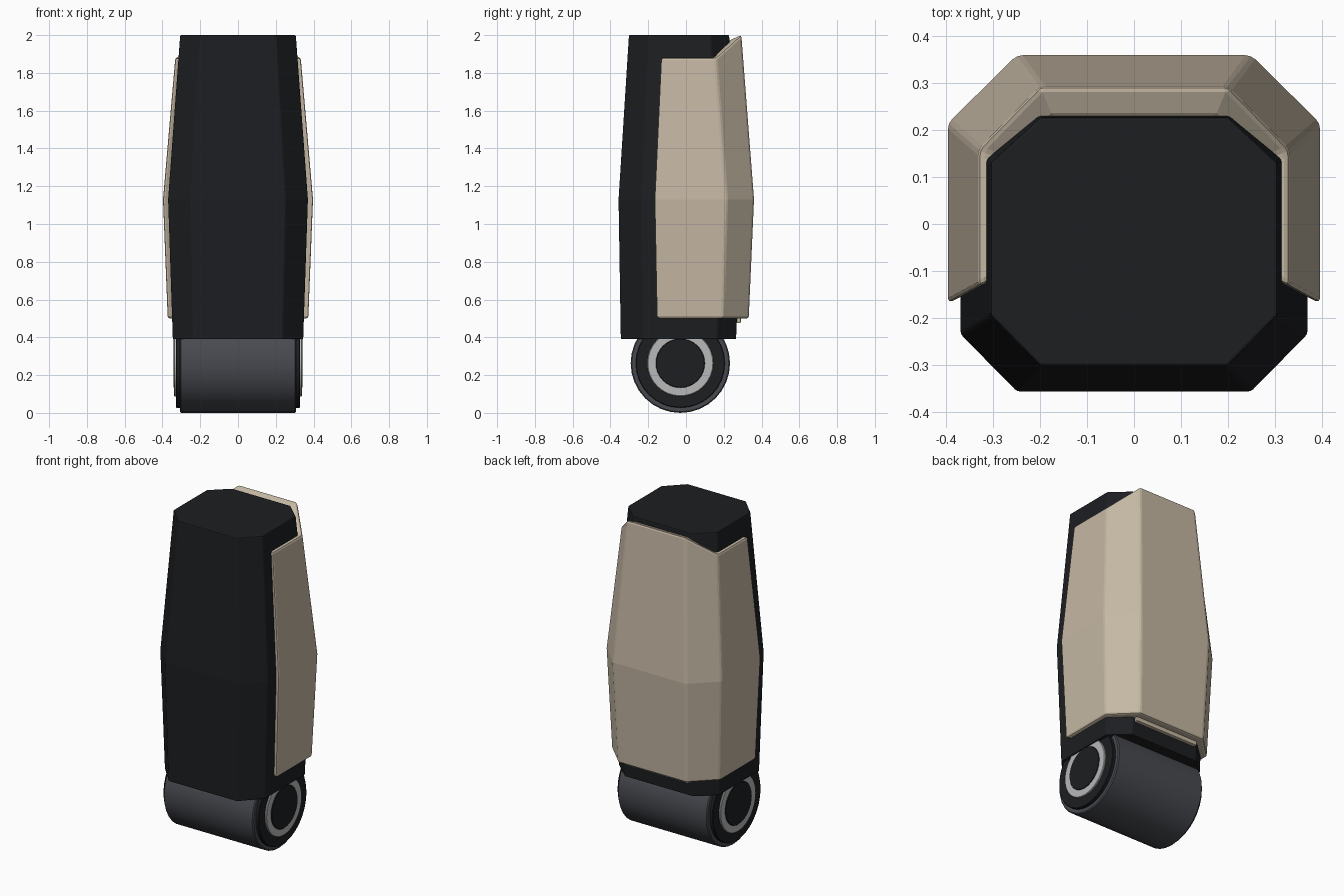
import bpy, bmesh, math

if "Cube" in bpy.data.objects:
    bpy.data.objects.remove(bpy.data.objects["Cube"])


def material(name, r, g, b):
    m = bpy.data.materials.new(name)
    m.diffuse_color = (r, g, b, 1)
    m.use_nodes = True
    m.node_tree.nodes["Principled BSDF"].inputs["Base Color"].default_value = m.diffuse_color
    return m


BLACK = material("black", 0.012, 0.013, 0.015)
BEIGE = material("beige", 0.56, 0.48, 0.37)
RUBBER = material("dark_grey", 0.065, 0.068, 0.08)
SILVER = material("silver", 0.48, 0.48, 0.49)


def loft(name, rings, mat, bevel):
    """Skin a stack of closed rings and cap both ends."""
    bm = bmesh.new()
    rows = [[bm.verts.new(p) for p in ring] for ring in rings]
    n = len(rows[0])
    for a, b in zip(rows, rows[1:]):
        for i in range(n):
            j = (i + 1) % n
            bm.faces.new((a[i], a[j], b[j], b[i]))
    half = n // 2
    for row in (rows[0], rows[-1]):
        if name == "back_shell":  # rim strip between outer and inner outline
            for i in range(half - 1):
                bm.faces.new((row[i], row[i + 1], row[n - 2 - i], row[n - 1 - i]))
        else:
            bm.faces.new(row)
    bmesh.ops.recalc_face_normals(bm, faces=bm.faces)
    me = bpy.data.meshes.new(name)
    bm.to_mesh(me)
    bm.free()
    ob = bpy.data.objects.new(name, me)
    bpy.context.collection.objects.link(ob)
    me.materials.append(mat)
    mod = ob.modifiers.new("soft_edges", 'BEVEL')
    mod.width = bevel
    mod.segments = 2
    mod.limit_method = 'ANGLE'
    mod.angle_limit = math.radians(25)
    return ob


def mirrored(half):
    """Right-hand points, front to back, continued round the left side."""
    return half + [(-x, y, z) for x, y, z in reversed(half)]


# Core: octagonal body, widest at the middle
core = []
for z, xo, xi, f, fc, b, bc in (
        (0.39, 0.345, 0.235, -0.345, -0.225, 0.265, 0.165),
        (1.13, 0.370, 0.250, -0.357, -0.235, 0.295, 0.180),
        (2.00, 0.306, 0.200, -0.302, -0.195, 0.228, 0.130)):
    core.append(mirrored([(xi, f, z), (xo, fc, z), (xo, bc, z), (xi, b, z)]))
loft("core_body", core, BLACK, 0.006)

# Shell: wraps the sides and back, rising higher at the back
shell = []
for zs, zb, zi, xo, xi, f, c, b in (
        (0.50, 0.50, 0.50, 0.372, 0.232, -0.158, 0.195, 0.332),
        (1.13, 1.13, 1.13, 0.397, 0.250, -0.170, 0.215, 0.360),
        (1.88, 2.00, 1.97, 0.332, 0.200, -0.135, 0.158, 0.293)):
    t = 0.068
    outer = mirrored([(xo, f, zs), (xo, c, zs), (xi, b, zb)])
    inner = mirrored([(xo - t, f + 0.04, zs), (xo - t, c - 0.028, zs),
                      (xi - 0.028, b - t, zi)])
    shell.append(outer + inner[::-1])
loft("back_shell", shell, BEIGE, 0.012)

# Small lip under the back of the shell
lip = [[(x, y, z) for x, y in ((-0.22, 0.24), (0.22, 0.24), (0.22, 0.29), (-0.22, 0.29))]
       for z in (0.475, 0.53)]
loft("shell_lip", lip, BEIGE, 0.006)


def roller(name, radius, x0, x1, mat, bevel):
    bpy.ops.mesh.primitive_cylinder_add(
        vertices=32, radius=radius, depth=x1 - x0,
        location=((x0 + x1) / 2, -0.03, 0.263), rotation=(0, math.pi / 2, 0))
    ob = bpy.context.object
    ob.name = name
    ob.data.materials.append(mat)
    mod = ob.modifiers.new("soft_edges", 'BEVEL')
    mod.width = bevel
    mod.limit_method = 'ANGLE'
    bpy.ops.object.shade_smooth_by_angle(angle=math.radians(35))


# Wheel with stepped hubs on both ends
roller("wheel", 0.263, -0.308, 0.308, RUBBER, 0.006)
for side, s in (("right", 1), ("left", -1)):
    for part, r, x, mat in (("hub_plate", 0.236, 0.328, BLACK),
                            ("hub_ring", 0.175, 0.338, SILVER),
                            ("hub_cap", 0.130, 0.342, BLACK)):
        a, b = sorted((s * 0.29, s * x))
        roller(f"{part}_{side}", r, a, b, mat, 0.003)
